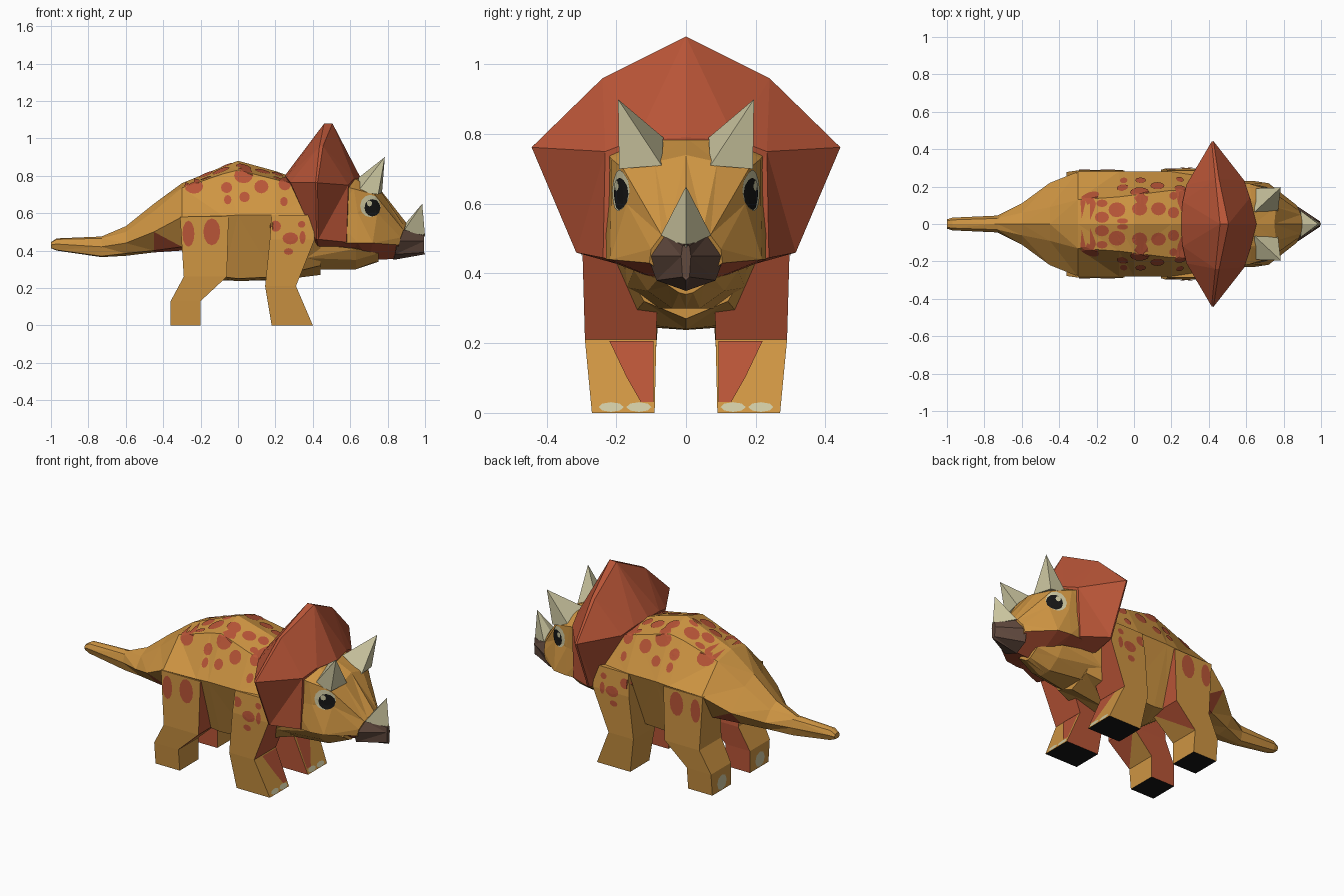
import bpy, bmesh, math
from mathutils import Vector
from mathutils.bvhtree import BVHTree

if "Cube" in bpy.data.objects:
    bpy.data.objects.remove(bpy.data.objects["Cube"])


def material(name, rgb):
    m = bpy.data.materials.new(name)
    m.diffuse_color = (*rgb, 1)
    m.use_nodes = True
    m.node_tree.nodes["Principled BSDF"].inputs["Base Color"].default_value = m.diffuse_color
    return m


MATS = [material("orange hide", (0.62, 0.30, 0.055)),
        material("rust red", (0.48, 0.09, 0.038)),
        material("cream horn", (0.62, 0.58, 0.36)),
        material("dark brown", (0.12, 0.067, 0.048)),
        material("black", (0.008, 0.008, 0.008))]
ORANGE, RED, CREAM, BROWN, BLACK = range(5)
TREES = {}


def finish(name, bm, rule, mirror=False):
    """Turn a bmesh into an object, colouring faces by rule(centre, normal)."""
    for f in bm.faces:
        f.normal_update()
        f.material_index = rule(f.calc_center_median(), f.normal) if callable(rule) else rule
    TREES[name] = BVHTree.FromBMesh(bm)
    me = bpy.data.meshes.new(name)
    bm.to_mesh(me)
    bm.free()
    for m in MATS:
        me.materials.append(m)
    ob = bpy.data.objects.new(name, me)
    bpy.context.collection.objects.link(ob)
    if mirror:
        mod = ob.modifiers.new("mirror", 'MIRROR')
        mod.use_axis = (False, True, False)
        mod.use_mirror_merge = False
    return ob


def loft(name, rings, rule, mirror=False):
    """Skin equal-length closed rings and cap both ends."""
    bm = bmesh.new()
    vs = [[bm.verts.new(p) for p in r] for r in rings]
    n = len(vs[0])
    for a, b in zip(vs, vs[1:]):
        for i in range(n):
            j = (i + 1) % n
            bm.faces.new((a[i], a[j], b[j], b[i]))
    bm.faces.new(vs[0])
    bm.faces.new(vs[-1])
    bmesh.ops.recalc_face_normals(bm, faces=bm.faces)
    bmesh.ops.triangulate(bm, faces=bm.faces)
    return finish(name, bm, rule, mirror)


def whole(half):
    """Half ring (first and last point on the mid-plane) -> full ring."""
    return half + [(x, -y, z) for x, y, z in half[-2:0:-1]]


def section(x, *yz):
    return whole([(x, y, z) for y, z in yz])


def pyramid(name, base, tip, rule, mirror=False):
    bm = bmesh.new()
    b = [bm.verts.new(p) for p in base]
    t = bm.verts.new(tip)
    for i in range(len(b)):
        bm.faces.new((b[i], b[(i + 1) % len(b)], t))
    bm.faces.new(b)
    bmesh.ops.recalc_face_normals(bm, faces=bm.faces)
    return finish(name, bm, rule, mirror)


def patch(name, targets, axis, outline, mat, lift=0.004):
    """Thin marking: project a 2D outline onto the target parts, then mirror."""
    place = {'y': lambda u, v: (u, 5, v), 'z': lambda u, v: (u, v, 5),
             'x': lambda u, v: (5, u, v), '-x': lambda u, v: (-5, u, v)}[axis]
    d = {'y': Vector((0, -1, 0)), 'z': Vector((0, 0, -1)),
         'x': Vector((-1, 0, 0)), '-x': Vector((1, 0, 0))}[axis]
    cu = sum(p[0] for p in outline) / len(outline)
    cv = sum(p[1] for p in outline) / len(outline)
    bm = bmesh.new()

    def vert(u, v):
        hits = [TREES[t].ray_cast(Vector(place(u, v)), d) for t in targets]
        hits = [h for h in hits if h[0]]
        if not hits:
            return None
        h = min(hits, key=lambda k: k[3])
        return bm.verts.new(h[0] + h[1] * lift)

    rings = [[vert(cu + (u - cu) * k, cv + (v - cv) * k) for u, v in outline] for k in (0.5, 1)]
    quads = [rings[0]]
    n = len(outline)
    for i in range(n):
        j = (i + 1) % n
        quads.append([rings[0][i], rings[0][j], rings[1][j], rings[1][i]])
    for q in quads:
        if None not in q:
            f = bm.faces.new(q)
            f.normal_update()
            if f.normal.dot(d) > 0:
                f.normal_flip()
    bmesh.ops.triangulate(bm, faces=bm.faces)
    finish(name, bm, mat, True)


def oval(u, v, ru, rv, n=12):
    return [(u + ru * math.cos(2 * math.pi * i / n), v + rv * math.sin(2 * math.pi * i / n))
            for i in range(n)]


# Body and tail
loft("body", [
    section(-1.0, (0, .445), (.018, .442), (.025, .43), (.018, .415), (0, .413)),
    section(-.97, (0, .465), (.022, .46), (.034, .435), (.022, .403), (0, .40)),
    section(-.73, (0, .475), (.03, .465), (.045, .42), (.03, .37), (0, .365)),
    section(-.6, (0, .53), (.06, .50), (.11, .44), (.07, .385), (0, .372)),
    section(-.45, (0, .65), (.09, .61), (.22, .50), (.12, .40), (0, .39)),
    section(-.3, (0, .76), (.13, .735), (.28, .58), (.18, .42), (0, .40)),
    section(-.08, (0, .85), (.145, .81), (.28, .585), (.17, .26), (0, .24)),
    section(0, (0, .88), (.155, .83), (.28, .59), (.17, .25), (0, .238)),
    section(.2, (0, .825), (.18, .78), (.28, .59), (.17, .26), (0, .24)),
    section(.44, (0, .74), (.17, .72), (.26, .56), (.12, .32), (0, .27)),
], lambda c, n: RED if n.z < -.6 and -.45 < c.x < -.3 else ORANGE)


# Legs: stacked four-point rings (z, x back, x front, y inner, y outer)
def leg(name, levels):
    def rule(c, n):
        if n.z < -.9 and c.z < .02:
            return BLACK
        if n.y < -.6:
            return RED
        return RED if n.x > .3 and c.z > .2 else ORANGE
    loft(name, [[(a, i, z), (b, i, z), (b, o, z), (a, o, z)] for z, a, b, i, o in levels],
         rule, True)


leg("hind_leg", [(.58, -.31, -.05, .12, .285), (.26, -.29, -.06, .08, .288),
                 (.13, -.36, -.2, .09, .278), (0, -.36, -.2, .09, .265)])
leg("front_leg", [(.59, .18, .40, .12, .285), (.46, .17, .41, .08, .297),
                  (.21, .145, .31, .085, .29), (0, .18, .4, .09, .27)])

# Head
loft("head", [
    whole([(.5, 0, .82), (.5, .16, .80), (.54, .23, .75), (.5, .23, .60), (.5, .225, .44), (.5, 0, .41)]),
    whole([(.64, 0, .79), (.63, .12, .78), (.62, .215, .73), (.64, .215, .6), (.64, .23, .44), (.6, 0, .38)]),
    whole([(.75, 0, .74), (.76, .09, .72), (.73, .18, .70), (.745, .17, .6), (.72, .218, .44), (.70, 0, .35)]),
    whole([(.91, 0, .535), (.89, .05, .53), (.885, .07, .51), (.87, .10, .47), (.86, .105, .43), (.84, 0, .355)]),
], lambda c, n: RED if n.z < -.6 and c.x > .55 else ORANGE)

# Beak and lower jaw
loft("beak", [
    whole([(.87, 0, .535), (.87, .067, .515), (.85, .11, .45), (.84, .085, .38), (.83, 0, .35)]),
    whole([(1, 0, .485), (.995, .01, .48), (.995, .014, .45), (.995, .01, .39), (1, 0, .38)]),
], BROWN)
loft("lower_jaw", [
    section(.36, (0, .45), (.19, .44), (.17, .36), (.09, .30), (0, .30)),
    section(.63, (0, .42), (.15, .41), (.11, .35), (.04, .30), (0, .30)),
    section(.75, (0, .39), (.08, .385), (.05, .365), (.02, .345), (0, .34)),
], ORANGE)

# Neck frill: back ring, wide rim, front ring
loft("neck_frill", [
    whole([(.25, 0, .80), (.26, .12, .79), (.28, .21, .765), (.41, .285, .47), (.42, .1, .41), (.42, 0, .40)]),
    whole([(.46, 0, 1.078), (.435, .24, .955), (.415, .44, .765), (.42, .313, .46), (.43, .1, .40), (.43, 0, .39)]),
    whole([(.505, 0, 1.08), (.455, .24, .96), (.425, .443, .762), (.43, .315, .46), (.44, .1, .40), (.44, 0, .39)]),
    whole([(.655, 0, .79), (.62, .14, .785), (.59, .232, .75), (.58, .238, .445), (.6, .1, .41), (.6, 0, .40)]),
], RED)

# Horns
pyramid("brow_horn", [(.64, .19, .715), (.75, .192, .70), (.77, .07, .71), (.645, .065, .79)],
        (.785, .195, .90), CREAM, True)
pyramid("nose_horn", [(.89, .072, .51), (.90, 0, .55), (.89, -.072, .51), (1, 0, .475)],
        (.985, 0, .65), CREAM)

# Eyes
patch("eye_white", ["head"], 'y', oval(.706, .638, .054, .06), CREAM, .003)
patch("eye_pupil", ["head"], 'y', oval(.716, .628, .042, .047), BLACK, .006)
patch("eye_glint", ["head"], 'y', oval(.70, .652, .014, .016, 8), CREAM, .009)

# Rust spots on flanks and legs (x, z, half width, half height)
for x, z, a, b in [(-.235, .742, .05, .04), (-.06, .735, .03, .03), (.03, .80, .05, .042),
                   (.035, .685, .028, .028), (.125, .74, .038, .036), (-.055, .67, .02, .025),
                   (.25, .755, .034, .035), (.245, .66, .02, .025), (-.14, .5, .045, .072),
                   (-.265, .49, .032, .07), (.2, .53, .03, .03), (.28, .465, .042, .032),
                   (.345, .47, .016, .035), (.34, .54, .02, .018), (.27, .395, .025, .018)]:
    patch("flank_spot", ["body", "hind_leg", "front_leg"], 'y', oval(x, z, a, b), RED)

# Rust spots on the back (x, y, half length, half width)
for x, y, a, b in [(-.17, .035, .038, .03), (-.09, .075, .045, .04), (-.06, .015, .03, .014),
                   (.03, .08, .04, .036), (.13, .08, .04, .035), (-.17, .11, .03, .02),
                   (.21, .06, .03, .03), (.21, .15, .022, .022)]:
    patch("back_spot", ["body"], 'z', oval(x, y, a, b), RED)

# Red inner shins, cream toenails and heels
patch("shin_patch", ["front_leg"], 'x', [(.093, .205), (.22, .205), (.17, .1), (.13, .03), (.093, .03)], RED)
for y in (.135, .215):
    patch("toenail", ["front_leg"], 'x', oval(y, .016, .036, .014, 8), CREAM, .002)
patch("heel_patch", ["hind_leg"], '-x', oval(.18, .05, .045, .045, 8), CREAM)
